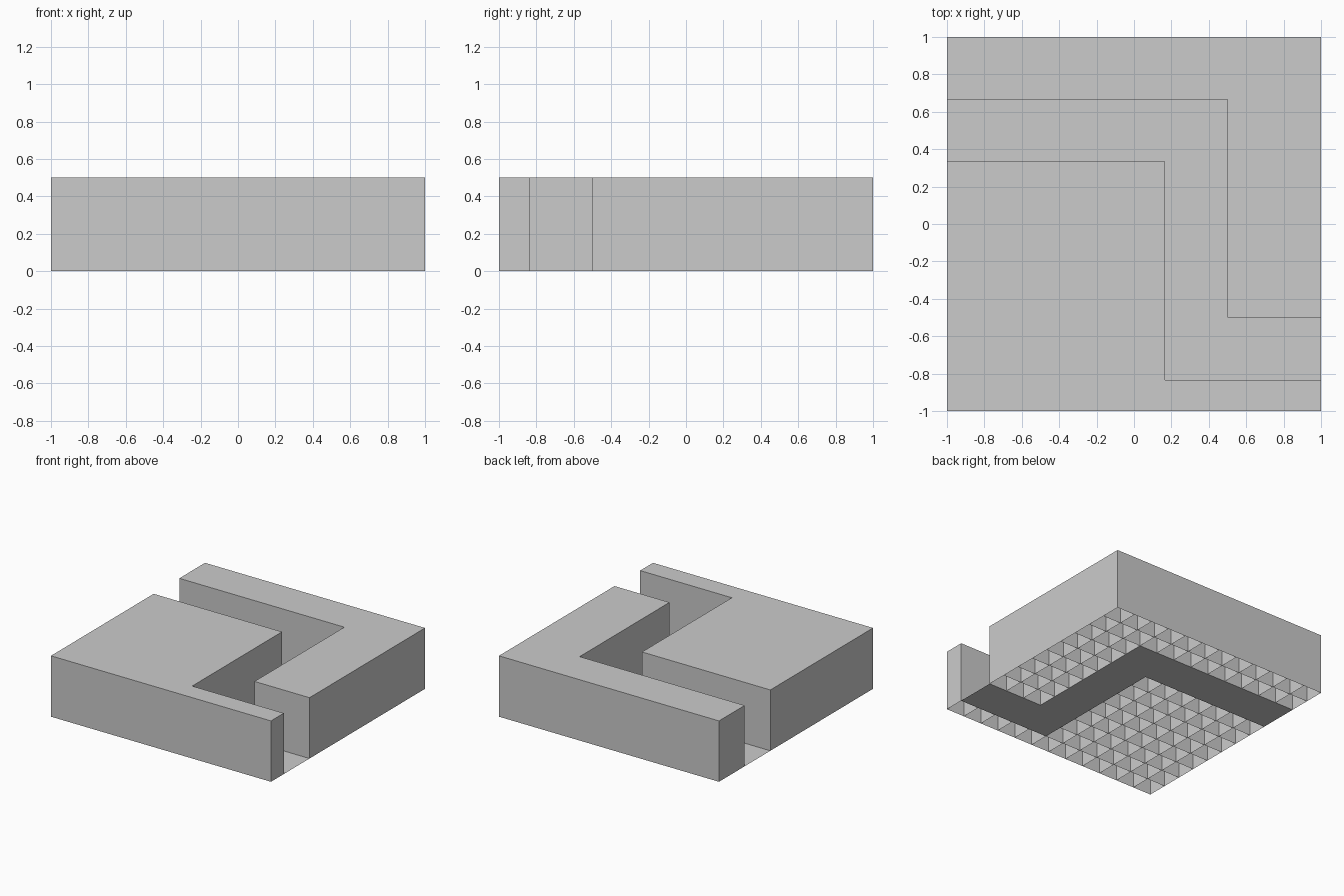
import bpy, bmesh

if "Cube" in bpy.data.objects:
    bpy.data.objects.remove(bpy.data.objects["Cube"])

N = 12            # tiles per side
S = 2.0 / N       # tile size
H = 0.5           # block height


def in_path(i, j):
    """True where tile column i, row j belongs to the sunken winding path."""
    return ((i <= 8 and j in (8, 9))
            or (i in (7, 8) and 1 <= j <= 9)
            or (i >= 7 and j in (1, 2)))


def corners(bm, i, j, z):
    x, y = -1 + i * S, -1 + j * S
    return [bm.verts.new((x + a * S, y + b * S, z))
            for a, b in ((0, 0), (1, 0), (1, 1), (0, 1))]


def finish(name, bm):
    mesh = bpy.data.meshes.new(name)
    bm.to_mesh(mesh)
    bm.free()
    bpy.context.collection.objects.link(bpy.data.objects.new(name, mesh))


blocks, path = bmesh.new(), bmesh.new()
for i in range(N):
    for j in range(N):
        if in_path(i, j):
            # flat path tile on the ground
            path.faces.new(corners(path, i, j, 0))
        else:
            # raised block, hollow and open underneath
            low, top = corners(blocks, i, j, 0), corners(blocks, i, j, H)
            blocks.faces.new(top)
            for k in range(4):
                n = (k + 1) % 4
                blocks.faces.new((low[k], low[n], top[n], top[k]))

# path tiles share their edges
bmesh.ops.remove_doubles(path, verts=path.verts, dist=0.001)
finish("raised_blocks", blocks)
finish("path_floor", path)
